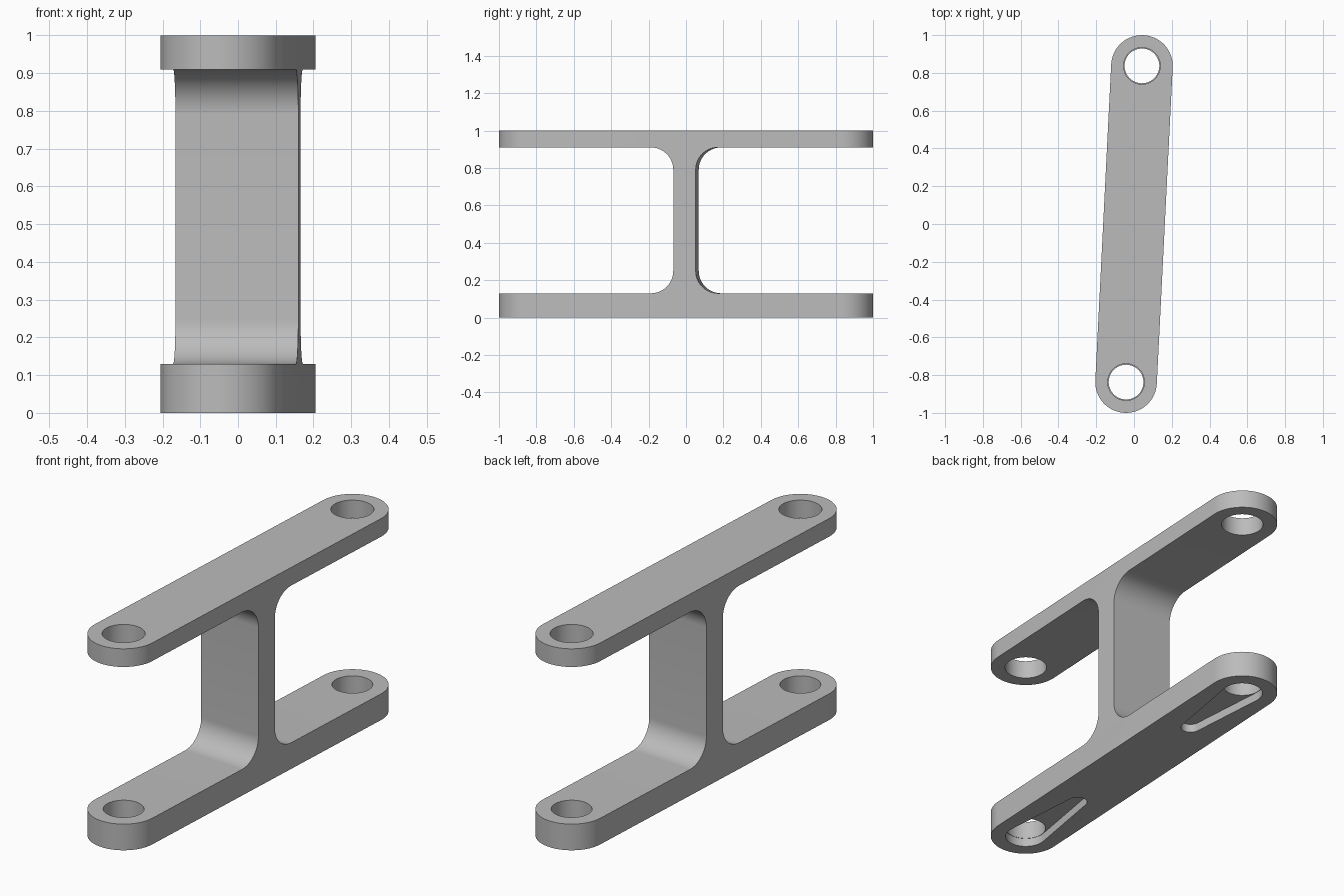
import bpy
import bmesh
from math import pi, cos, sin, asin, radians
from mathutils import Matrix

cube = bpy.data.objects.get("Cube")
if cube:
    bpy.data.objects.remove(cube, do_unlink=True)

END_R = 0.163      # rounded end radius
HOLE_Y = 0.838     # hole distance from the centre
WEB = 0.06         # half web thickness
FILLET = 0.12
LOW, HIGH = 0.13, 0.91   # inner faces of the two flanges

metal = bpy.data.materials.new("grey metal")
metal.use_nodes = True
metal.diffuse_color = (0.5, 0.5, 0.5, 1)
metal.node_tree.nodes["Principled BSDF"].inputs["Base Color"].default_value = (0.5, 0.5, 0.5, 1)


def arc(cx, cy, r, start, end, n):
    return [(cx + r * cos(start + (end - start) * i / n),
             cy + r * sin(start + (end - start) * i / n)) for i in range(n + 1)]


def slot(r1, y1, r2, y2):
    """Outline round two circles on the y axis, the first one higher."""
    a = asin((r1 - r2) / (y1 - y2))
    return arc(0, y1, r1, -a, pi + a, 32) + arc(0, y2, r2, pi + a, 2 * pi - a, 32)


def prism(name, points, start, end, matrix=Matrix()):
    """Extrude an outline along local z, then transform it."""
    bm = bmesh.new()
    face = bm.faces.new([bm.verts.new((x, y, start)) for x, y in points])
    top = bmesh.ops.extrude_face_region(bm, geom=[face])["geom"]
    bmesh.ops.translate(bm, vec=(0, 0, end - start),
                        verts=[v for v in top if isinstance(v, bmesh.types.BMVert)])
    bmesh.ops.transform(bm, matrix=matrix, verts=bm.verts)
    bmesh.ops.recalc_face_normals(bm, faces=bm.faces)
    mesh = bpy.data.meshes.new(name)
    bm.to_mesh(mesh)
    bm.free()
    mesh.materials.append(metal)
    obj = bpy.data.objects.new(name, mesh)
    bpy.context.collection.objects.link(obj)
    return obj


# I-shaped side profile with filleted web corners
right = ([(1.1, 0), (1.1, LOW)]
         + arc(WEB + FILLET, LOW + FILLET, FILLET, 1.5 * pi, pi, 16)
         + arc(WEB + FILLET, HIGH - FILLET, FILLET, pi, 0.5 * pi, 16)
         + [(1.1, HIGH), (1.1, 1)])
profile = right + [(-y, z) for y, z in reversed(right)]
to_side = Matrix(((0, 0, 1, 0), (1, 0, 0, 0), (0, 1, 0, 0), (0, 0, 0, 1)))
link = prism("double_arm_link", profile, -0.3, 0.3, to_side)

# Round-ended plan shape, through holes and tapered underside pockets
tools = [(prism("plan_shape", slot(END_R, HOLE_Y, END_R, -HOLE_Y), -0.2, 1.2), 'INTERSECT')]
for turn in (0, pi):
    spin = Matrix.Rotation(turn, 4, 'Z')
    cutters = [
        prism("upper_hole", arc(0, HOLE_Y, 0.097, 0, 2 * pi, 48)[:-1], 0.5, 1.2, spin),
        prism("lower_hole", arc(0, HOLE_Y, 0.092, 0, 2 * pi, 48)[:-1], -0.2, 0.5, spin),
        prism("pocket", slot(0.094, HOLE_Y, 0.045, HOLE_Y - 0.4), -0.1, 0.042, spin),
    ]
    tools += [(c, 'DIFFERENCE') for c in cutters]

for tool, operation in tools:
    tool.hide_render = True
    mod = link.modifiers.new(tool.name, 'BOOLEAN')
    mod.operation = operation
    mod.solver = 'EXACT'
    mod.object = tool

# Apply the cuts and drop the helpers
bpy.context.view_layer.update()
evaluated = link.evaluated_get(bpy.context.evaluated_depsgraph_get())
result = bpy.data.meshes.new_from_object(evaluated)
link.modifiers.clear()
link.data = result
for tool, operation in tools:
    bpy.data.objects.remove(tool, do_unlink=True)

# Turn the link slightly off the y axis
result.transform(Matrix.Rotation(radians(-2.87), 4, 'Z'))

bpy.ops.object.select_all(action='DESELECT')
link.select_set(True)
bpy.context.view_layer.objects.active = link
bpy.ops.object.shade_smooth_by_angle(angle=radians(30))
